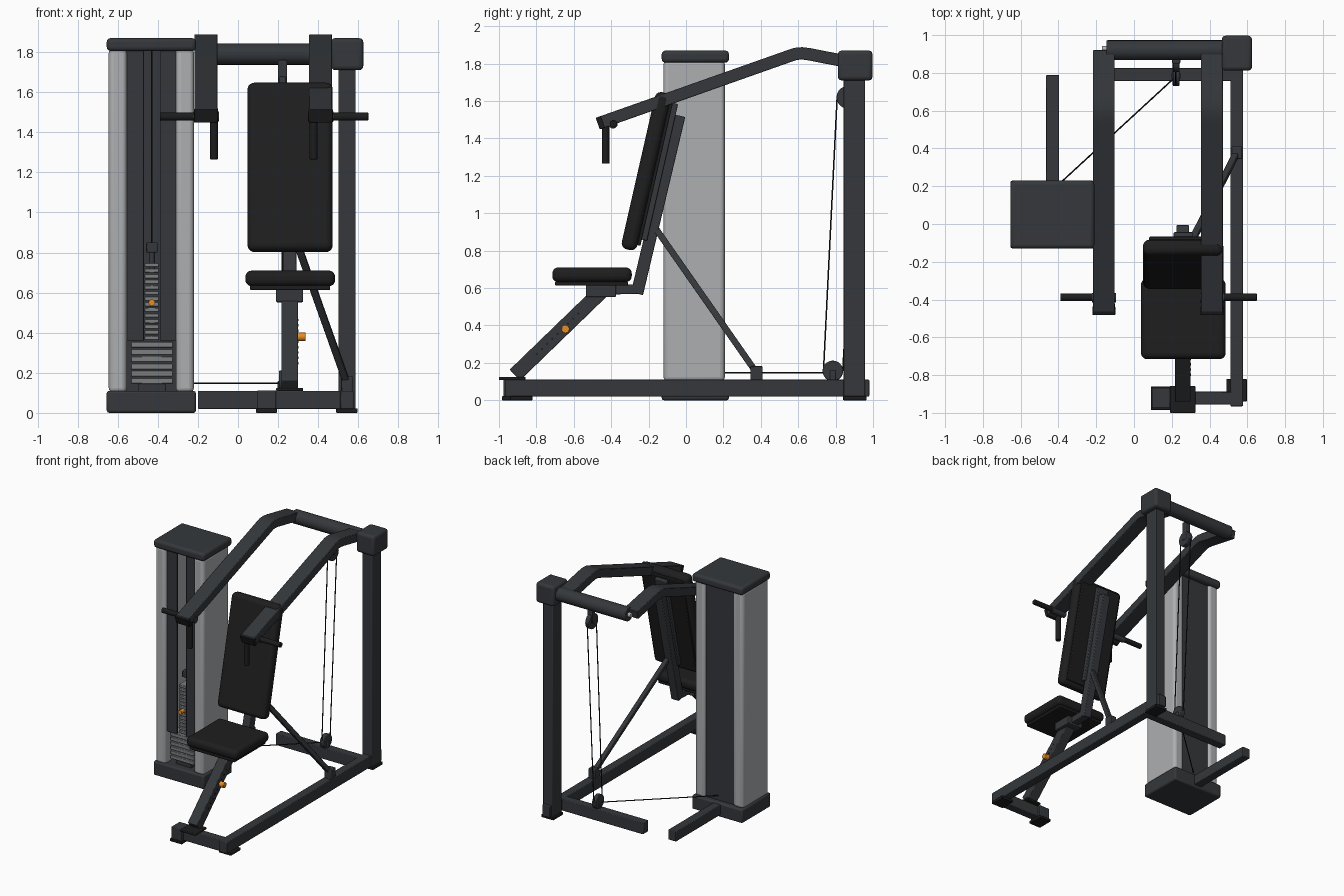
import bpy, bmesh, math
from mathutils import Vector, Matrix

if "Cube" in bpy.data.objects:
    bpy.data.objects.remove(bpy.data.objects["Cube"])


def mat(name, c):
    m = bpy.data.materials.new(name)
    m.diffuse_color = (*c, 1)
    m.use_nodes = True
    m.node_tree.nodes["Principled BSDF"].inputs["Base Color"].default_value = m.diffuse_color
    return m


STEEL = mat("dark_steel", (0.035, 0.039, 0.044))
PAD = mat("black_pad", (0.013, 0.013, 0.014))
RUBBER = mat("rubber", (0.012, 0.012, 0.013))
SHROUD = mat("light_grey", (0.42, 0.43, 0.44))
PLATE = mat("plate_grey", (0.2, 0.21, 0.22))
ORANGE = mat("orange", (0.8, 0.27, 0.02))


def finish(name, bm, m, bevel=0, seg=2):
    bmesh.ops.recalc_face_normals(bm, faces=bm.faces)
    me = bpy.data.meshes.new(name)
    bm.to_mesh(me)
    bm.free()
    o = bpy.data.objects.new(name, me)
    bpy.context.collection.objects.link(o)
    me.materials.append(m)
    if bevel:
        b = o.modifiers.new("bevel", 'BEVEL')
        b.width, b.segments = bevel, seg
        b.limit_method = 'ANGLE'
    bpy.context.view_layer.objects.active = o
    o.select_set(True)
    bpy.ops.object.shade_smooth_by_angle(angle=math.radians(35))
    o.select_set(False)
    return o


def box(name, x, y, z, m=STEEL, bevel=0.005, seg=2):
    bm = bmesh.new()
    size = [b - a for a, b in (x, y, z)]
    mid = [(a + b) / 2 for a, b in (x, y, z)]
    bmesh.ops.create_cube(bm, size=1, matrix=Matrix.Translation(mid) @ Matrix.Diagonal((*size, 1)))
    return finish(name, bm, m, bevel, seg)


def frame(p, q):
    # local z runs from p to q, local x stays close to world x
    p, q = Vector(p), Vector(q)
    d = (q - p).normalized()
    ref = Vector((0, 1, 0)) if abs(d.x) > 0.95 else Vector((1, 0, 0))
    u = (ref - d * ref.dot(d)).normalized()
    r = Matrix((u, d.cross(u), d)).transposed().to_4x4()
    return Matrix.Translation((p + q) / 2) @ r, (q - p).length


def beam(name, p, q, w, t, m=STEEL, bevel=0.005, seg=2):
    mt, length = frame(p, q)
    bm = bmesh.new()
    bmesh.ops.create_cube(bm, size=1, matrix=Matrix.Diagonal((w, t, length, 1)))
    o = finish(name, bm, m, bevel, seg)
    o.matrix_world = mt
    return o


def rod(name, p, q, r, m=STEEL, n=20, bevel=0):
    mt, length = frame(p, q)
    bm = bmesh.new()
    bmesh.ops.create_cone(bm, cap_ends=True, segments=n, radius1=r, radius2=r, depth=length, matrix=mt)
    return finish(name, bm, m, bevel)


# weight tower
box("tower_base", (-0.655, -0.21), (-0.13, 0.23), (0, 0.11), bevel=0.012)
box("tower_cap", (-0.655, -0.21), (-0.13, 0.23), (1.805, 1.87), bevel=0.02, seg=3)
for side, x0 in (("left", -0.645), ("right", -0.31)):
    box(f"tower_shroud_{side}", (x0, x0 + 0.09), (-0.12, 0.208), (0.1, 1.82), SHROUD, 0.025, 4)
box("tower_back_panel", (-0.57, -0.29), (0.17, 0.19), (0.1, 1.82), bevel=0)
box("front_panel_left", (-0.56, -0.47), (-0.095, -0.08), (0.36, 1.82), bevel=0.003)
box("front_panel_right", (-0.39, -0.30), (-0.095, -0.08), (0.36, 1.82), bevel=0.003)

# weight stack, guide rods and selector
for i in range(6):
    z = 0.145 + i * 0.036
    box(f"wide_plate_{i}", (-0.535, -0.325), (-0.085, 0.08), (z, z + 0.03), PLATE, 0.003, 1)
for i in range(14):
    z = 0.363 + i * 0.028
    box(f"narrow_plate_{i}", (-0.467, -0.393), (-0.075, 0.06), (z, z + 0.022), PLATE, 0.003, 1)
box("stack_foot", (-0.5, -0.36), (-0.07, 0.08), (0.1, 0.145))
rod("stack_stem", (-0.43, 0, 0.7), (-0.43, 0, 0.82), 0.015)
box("stack_head", (-0.458, -0.402), (-0.05, 0.03), (0.8, 0.85))
rod("stack_cable", (-0.43, 0, 0.84), (-0.43, 0, 1.82), 0.004, RUBBER, 8)
rod("selector_pin", (-0.43, -0.115, 0.55), (-0.43, -0.06, 0.55), 0.016, ORANGE)

# base frame
box("side_rail", (0.51, 0.577), (-0.965, 0.98), (0.02, 0.11))
box("front_rail", (0.10, 0.53), (-0.955, -0.888), (0.02, 0.11))
box("rear_rail", (-0.2, 0.53), (0.757, 0.825), (0.02, 0.11))
box("tower_rail", (-0.465, -0.397), (0.2, 0.79), (0.02, 0.1))
box("front_left_sleeve", (0.095, 0.19), (-0.975, -0.868), (0.012, 0.112))
for name, x, y in (("front_left", (0.09, 0.195), (-0.985, -0.86)),
                   ("front_right", (0.49, 0.597), (-0.94, -0.82)),
                   ("rear_right", (0.49, 0.597), (0.84, 0.965))):
    box(f"foot_{name}", x, y, (0, 0.022), RUBBER, 0.004)

# post and top cross tube
box("rear_post", (0.502, 0.587), (0.843, 0.957), (0.02, 1.74))
box("post_head", (0.465, 0.625), (0.812, 0.997), (1.71, 1.87), bevel=0.02, seg=3)
rod("cross_tube", (-0.145, 0.92, 1.79), (0.49, 0.92, 1.79), 0.053, n=24, bevel=0.004)
rod("tube_hub", (-0.17, 0.925, 1.79), (-0.14, 0.925, 1.79), 0.018, SHROUD)

# press arms: bent bar profile extruded across x
path = [Vector(p) for p in ((-0.455, 1.485), (0.55, 1.84), (0.585, 1.852), (0.62, 1.855), (0.66, 1.85), (0.915, 1.8))]


def arm(name, x0, x1):
    up, low = [], []
    for i, p in enumerate(path):
        d = (path[min(i + 1, len(path) - 1)] - path[max(i - 1, 0)]).normalized()
        n = Vector((-d.y, d.x)) * 0.033
        up.append(p + n)
        low.append(p - n)
    bm = bmesh.new()
    f = bm.faces.new([bm.verts.new((x0, *p)) for p in up + low[::-1]])
    ex = bmesh.ops.extrude_face_region(bm, geom=[f])["geom"]
    bmesh.ops.translate(bm, vec=(x1 - x0, 0, 0), verts=[v for v in ex if isinstance(v, bmesh.types.BMVert)])
    finish(name, bm, STEEL, 0.004)


for side, x0, grip, gx in (("left", -0.217, -0.12, (-0.39, -0.2)), ("right", 0.355, 0.377, (0.45, 0.65))):
    arm(f"press_arm_{side}", x0, x0 + 0.115)
    xm = x0 + 0.0575
    beam(f"arm_end_{side}", (xm, -0.472, 1.479), (xm, -0.445, 1.4885), 0.121, 0.066, RUBBER, 0.004)
    rod(f"vertical_grip_{side}", (grip, -0.43, 1.265), (grip, -0.43, 1.48), 0.02, RUBBER, bevel=0.003)
    rod(f"side_grip_{side}", (gx[0], -0.388, 1.478), (gx[1], -0.388, 1.478), 0.02, RUBBER, bevel=0.003)
    rod(f"grip_hub_{side}", (x0 - 0.006, -0.39, 1.478), (x0 + 0.121, -0.39, 1.478), 0.025, STEEL)

# seat and its post
box("seat_post_plate", (0.19, 0.325), (-1.0, -0.857), (0.108, 0.125), RUBBER)
p, q = Vector((0.258, -0.915, 0.135)), Vector((0.258, -0.45, 0.585))
beam("seat_post", p, q, 0.083, 0.08)
for i in range(9):
    c = p.lerp(q, 0.25 + i * 0.06)
    rod(f"adjuster_stud_{i}", c, c + Vector((0.0445, 0, 0)), 0.006, RUBBER, 8)
rod("adjuster_knob", (0.295, -0.645, 0.38), (0.337, -0.645, 0.38), 0.022, ORANGE, bevel=0.004)
box("seat_bracket", (0.19, 0.325), (-0.535, -0.375), (0.552, 0.618))
beam("seat_link", (0.258, -0.42, 0.59), (0.258, -0.235, 0.595), 0.066, 0.05)
box("seat_plate", (0.06, 0.46), (-0.70, -0.31), (0.613, 0.635), RUBBER)
box("seat_cushion", (0.037, 0.485), (-0.715, -0.29), (0.632, 0.71), PAD, 0.032, 5)

# backrest
beam("back_support", (0.258, -0.262, 0.57), (0.258, -0.036, 1.522), 0.066, 0.066)
a, b = Vector((0.26, -0.309, 0.805)), Vector((0.26, -0.118, 1.645))
n = Vector((0, 0.975, -0.222))
beam("back_cushion", a, b, 0.425, 0.085, PAD, 0.034, 5)
beam("back_plate", a.lerp(b, 0.04) + n * 0.05, a.lerp(b, 0.97) + n * 0.05, 0.36, 0.018, RUBBER)
beam("back_spine", a.lerp(b, 0.08) + n * 0.07, a.lerp(b, 0.95) + n * 0.07, 0.1, 0.035)

# diagonal brace
beam("diagonal_brace", (0.265, -0.17, 0.93), (0.543, 0.375, 0.15), 0.034, 0.034)
box("brace_foot", (0.515, 0.572), (0.345, 0.41), (0.1, 0.182))

# pulleys and cables
rod("top_pulley", (0.205, 0.865, 1.62), (0.24, 0.865, 1.62), 0.06, n=32, bevel=0.005)
box("top_pulley_bracket", (0.2, 0.245), (0.85, 0.89), (1.61, 1.76))
rod("bottom_pulley", (0.205, 0.785, 0.157), (0.24, 0.785, 0.157), 0.055, n=32, bevel=0.005)
box("bottom_pulley_bracket", (0.198, 0.247), (0.77, 0.8), (0.1, 0.16))
for i, (y0, y1) in enumerate(((0.735, 0.808), (0.838, 0.922))):
    rod(f"lift_cable_{i}", (0.222, y0, 0.157), (0.222, y1, 1.62), 0.004, RUBBER, 8)
rod("floor_cable", (0.21, 0.77, 0.147), (-0.42, 0.19, 0.147), 0.004, RUBBER, 8)
